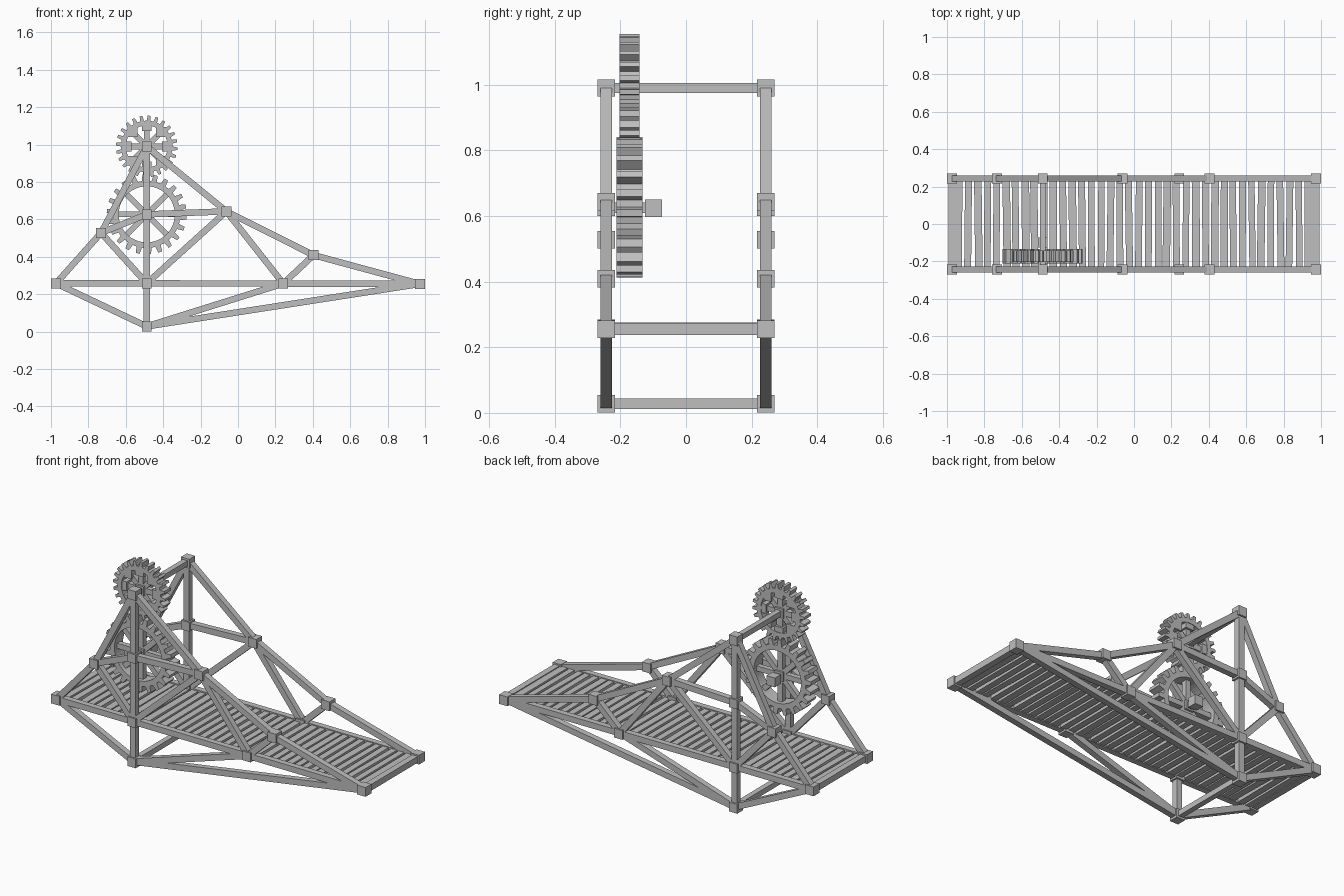
import bpy, bmesh, math, random
from mathutils import Vector, Matrix

if "Cube" in bpy.data.objects:
    bpy.data.objects.remove(bpy.data.objects["Cube"])

random.seed(4)
grey = bpy.data.materials.new("weathered grey")
grey.diffuse_color = (0.52, 0.52, 0.52, 1)
grey.use_nodes = True
grey.node_tree.nodes["Principled BSDF"].inputs["Base Color"].default_value = grey.diffuse_color

SIDE = 0.243   # y of the two side trusses
BEAM = 0.034
BLOCK = 0.053


def finish(name, bm):
    bmesh.ops.recalc_face_normals(bm, faces=bm.faces)
    mesh = bpy.data.meshes.new(name)
    bm.to_mesh(mesh)
    bm.free()
    mesh.materials.append(grey)
    ob = bpy.data.objects.new(name, mesh)
    bpy.context.collection.objects.link(ob)
    return ob


def add_box(bm, centre, size, rot=Matrix.Identity(4)):
    m = Matrix.Translation(centre) @ rot @ Matrix.Diagonal((*size, 1))
    bmesh.ops.create_cube(bm, size=1, matrix=m)


def add_beam(bm, a, b, w=BEAM):
    """Square bar in the xz plane or along y between two points."""
    a, b = Vector(a), Vector(b)
    d = b - a
    if abs(d.y) > 1e-4:
        add_box(bm, (a + b) / 2, (w, d.length, w))
    else:
        rot = Matrix.Rotation(-math.atan2(d.z, d.x), 4, 'Y')
        add_box(bm, (a + b) / 2, (d.length, w, w), rot)


# Truss joints (x, z) and the bars between them
J = {
    "A": (-0.973, 0.258), "B": (-0.732, 0.528), "C": (-0.488, 0.99),
    "D": (-0.488, 0.627), "E": (-0.488, 0.258), "F": (-0.488, 0.028),
    "G": (-0.062, 0.643), "H": (0.242, 0.257), "I": (0.404, 0.409),
    "K": (0.973, 0.255),
}
BARS = "AB BC CG GI IK AE EH HK CD DE EF AF FH FK BD DG BE EG GH HI".split()

for label, y in (("front", -SIDE), ("back", SIDE)):
    bm = bmesh.new()
    for p, q in BARS:
        add_beam(bm, (J[p][0], y, J[p][1]), (J[q][0], y, J[q][1]))
    finish(label + "_truss_bars", bm)
    bm = bmesh.new()
    for x, z in J.values():
        add_box(bm, (x, y, z), (BLOCK,) * 3)
    finish(label + "_joint_blocks", bm)

# Cross bars joining the two trusses
bm = bmesh.new()
for p in "ACFK":
    x, z = J[p]
    add_beam(bm, (x, -SIDE, z), (x, SIDE, z), 0.031 if p in "CF" else 0.036)
finish("cross_bars", bm)

# Uneven deck planks
bm = bmesh.new()
count = 38
for i in range(count):
    x = -0.935 + 1.87 * i / (count - 1)
    rot = Matrix.Rotation(random.uniform(-0.015, 0.015), 4, 'Z')
    add_box(bm, (x + random.uniform(-0.003, 0.003), 0, 0.256),
            (random.uniform(0.034, 0.042), 0.47, 0.024), rot)
finish("deck_planks", bm)


def gear(name, x, y, z, outer, root, inner, width, teeth, block_r):
    """Toothed ring with eight spokes and blocks on the spoke ends."""
    bm = bmesh.new()
    rim, bore = [], []
    for t in range(teeth):
        for f, r in ((0.0, root), (0.42, root), (0.54, outer), (0.88, outer)):
            a = 2 * math.pi * (t + f) / teeth
            rim.append((r * math.cos(a), r * math.sin(a)))
            bore.append((inner * math.cos(a), inner * math.sin(a)))
    rings = []
    for pts, s in ((rim, -1), (rim, 1), (bore, 1), (bore, -1)):
        rings.append([bm.verts.new((x + u, y + s * width / 2, z + v)) for u, v in pts])
    n = len(rim)
    for k in range(4):
        r0, r1 = rings[k], rings[(k + 1) % 4]
        for i in range(n):
            j = (i + 1) % n
            bm.faces.new((r0[i], r0[j], r1[j], r1[i]))
    finish(name + "_ring", bm)

    bm = bmesh.new()
    for k in range(8):
        a = k * math.pi / 4
        c, s = math.cos(a), math.sin(a)
        add_beam(bm, (x, y, z), (x + c * (inner + 0.01), y, z + s * (inner + 0.01)), 0.03)
        if block_r:
            add_box(bm, (x + c * block_r, y, z + s * block_r), (BLOCK,) * 3)
    add_box(bm, (x, y, z), (BLOCK,) * 3)
    finish(name + "_spokes", bm)


gear("small_gear", -0.488, -0.172, 0.99, 0.165, 0.138, 0.112, 0.06, 24, 0.108)
gear("large_gear", -0.488, -0.172, 0.627, 0.214, 0.18, 0.15, 0.078, 22, 0)

# Axle and end block of the large gear
bm = bmesh.new()
add_beam(bm, (-0.488, -SIDE, 0.625), (-0.488, -0.1, 0.625), 0.031)
add_box(bm, (-0.488, -0.099, 0.624), (BLOCK,) * 3)
finish("large_gear_axle", bm)
